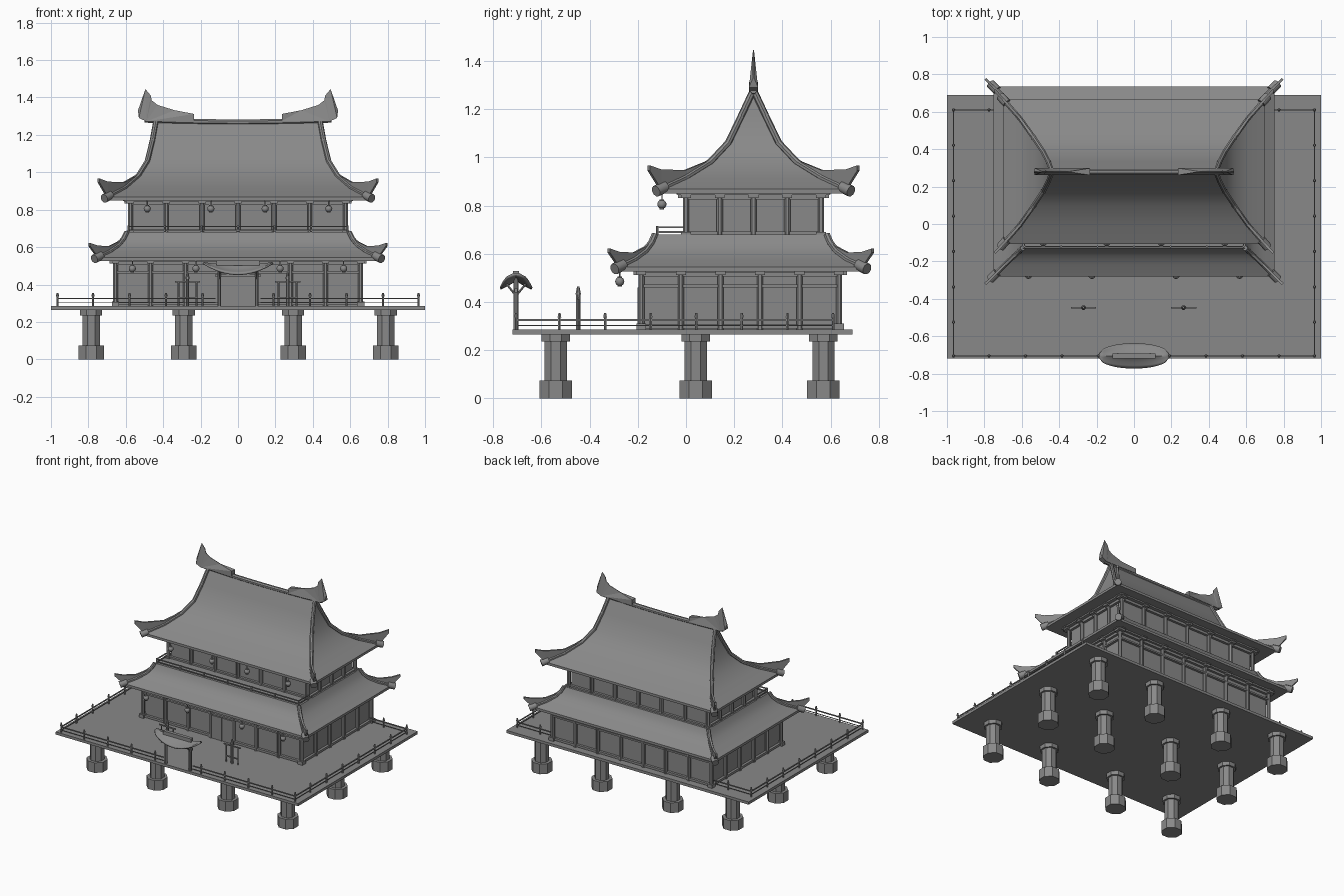
import bpy, bmesh, math
from mathutils import Matrix, Vector

if "Cube" in bpy.data.objects:
    bpy.data.objects.remove(bpy.data.objects["Cube"])

grey = bpy.data.materials.new("plain grey")
grey.use_nodes = True
GREY = (0.25, 0.25, 0.25, 1)
grey.diffuse_color = GREY
grey.node_tree.nodes["Principled BSDF"].inputs["Base Color"].default_value = GREY


def finish(name, bm, smooth=None):
    bmesh.ops.recalc_face_normals(bm, faces=bm.faces)
    mesh = bpy.data.meshes.new(name)
    bm.to_mesh(mesh)
    bm.free()
    mesh.materials.append(grey)
    ob = bpy.data.objects.new(name, mesh)
    bpy.context.collection.objects.link(ob)
    if smooth:
        bpy.ops.object.select_all(action='DESELECT')
        ob.select_set(True)
        bpy.context.view_layer.objects.active = ob
        bpy.ops.object.shade_smooth_by_angle(angle=math.radians(smooth))
    return ob


def box(bm, x0, x1, y0, y1, z0, z1):
    mat = Matrix.Translation(((x0 + x1) / 2, (y0 + y1) / 2, (z0 + z1) / 2))
    bmesh.ops.create_cube(bm, size=1, matrix=mat @ Matrix.Diagonal((x1 - x0, y1 - y0, z1 - z0, 1)))


def rod(bm, a, b, r, sides=8, r2=None):
    a, b = Vector(a), Vector(b)
    turn = (b - a).to_track_quat('Z', 'Y').to_matrix().to_4x4()
    mat = Matrix.Translation((a + b) / 2) @ turn @ Matrix.Rotation(math.pi / sides, 4, 'Z')
    bmesh.ops.create_cone(bm, cap_ends=True, segments=sides, radius1=r, radius2=r if r2 is None else r2,
                          depth=(b - a).length, matrix=mat)


def ball(bm, p, r):
    bmesh.ops.create_uvsphere(bm, u_segments=12, v_segments=8, radius=r, matrix=Matrix.Translation(p))


def spread(a, b, n):
    return [a + (b - a) * i / n for i in range(n + 1)]


# Deck on octagonal stilts
FLOOR = 0.285
bm = bmesh.new()
box(bm, -1, 1, -0.72, 0.69, 0.265, FLOOR)
finish("deck", bm)
bm = bmesh.new()
for x in (-0.785, -0.29, 0.295, 0.79):
    for y in (-0.54, 0.04, 0.57):
        for r, z0, z1 in ((0.073, 0, 0.075), (0.05, 0.075, 0.235), (0.064, 0.235, 0.265)):
            rod(bm, (x, y, z0), (x, y, z1), r)
finish("stilts", bm)

# Deck railing, open at the gate
bm = bmesh.new()
posts = [(s * x, -0.705) for s in (-1, 1) for x in (0.19, 0.385, 0.58, 0.775, 0.965)]
posts += [(s * 0.965, y) for s in (-1, 1) for y in spread(-0.525, 0.61, 6)]
posts += [(s * 0.775, 0.61) for s in (-1, 1)]
for x, y in posts:
    rod(bm, (x, y, FLOOR), (x, y, 0.335), 0.006, 6)
    rod(bm, (x, y, 0.335), (x, y, 0.355), 0.009, 6, 0.005)
for s in (-1, 1):
    path = [(s * 0.12, -0.705), (s * 0.965, -0.705), (s * 0.965, 0.61), (s * 0.66, 0.61)]
    for z, r in ((0.302, 0.003), (0.325, 0.005)):
        for a, b in zip(path, path[1:]):
            rod(bm, (*a, z), (*b, z), r, 4)
finish("deck_railing", bm)


# Storeys: recessed walls, posts, tie beams and eave brackets
def storey(name, hx, y0, y1, z0, z1, bays_x, bays_y, beams):
    bm = bmesh.new()
    box(bm, -hx + 0.012, hx - 0.012, y0 + 0.012, y1 - 0.012, z0, z1)
    finish(name + "_walls", bm)
    bm = bmesh.new()
    spots = [(x, y, 0, s) for x in spread(-hx, hx, bays_x) for y, s in ((y0, -1), (y1, 1))]
    spots += [(x, y, s, 0) for y in spread(y0, y1, bays_y) for x, s in ((-hx, -1), (hx, 1))]
    for x, y, sx, sy in spots:
        rod(bm, (x, y, z0), (x, y, z1), 0.014)
        for k, drop in ((0.025, 0.028), (0.04, 0.014)):
            cx, cy = x + sx * k / 2, y + sy * k / 2
            box(bm, cx - 0.02, cx + 0.02, cy - 0.02, cy + 0.02, z1 - drop, z1 - drop + 0.014)
    for z, h in beams:
        for y in (y0, y1):
            box(bm, -hx, hx, y - 0.009, y + 0.009, z, z + h)
        for x in (-hx, hx):
            box(bm, x - 0.009, x + 0.009, y0, y1, z, z + h)
    for x in (-hx, hx):
        for y in (y0, y1):
            box(bm, x - 0.02, x + 0.02, y - 0.02, y + 0.02, z0, z0 + 0.025)
    finish(name + "_frame", bm)


storey("lower_hall", 0.655, -0.185, 0.635, FLOOR, 0.54, 7, 5, ((0.29, 0.016), (0.46, 0.012), (0.505, 0.02)))
storey("upper_hall", 0.575, 0.0, 0.56, 0.665, 0.86, 6, 4, ((0.68, 0.012), (0.825, 0.018)))

# Front door, framed
bm = bmesh.new()
box(bm, -0.08, 0.08, -0.196, -0.17, FLOOR, 0.455)
for x in (-0.085, 0, 0.085):
    box(bm, x - 0.005, x + 0.005, -0.202, -0.18, FLOOR, 0.46)
finish("front_door", bm)


# Hipped roofs with sweeping slopes, hip beams and upturned corner fins
def roof(name, cy, rings, soffit, fin_start, fin_tops, tip):
    bm = bmesh.new()
    z, hx, hy = rings[-1]
    loops = []
    for z, hx, hy in rings + [(z - 0.018, hx, hy), soffit]:
        loops.append([bm.verts.new((sx * hx, cy + sy * hy, z))
                      for sx, sy in ((-1, -1), (1, -1), (1, 1), (-1, 1))])
    for a, b in zip(loops, loops[1:]):
        for i in range(4):
            j = (i + 1) % 4
            bm.faces.new((a[i], a[j], b[j], b[i]))
    bm.faces.new(loops[0])
    bm.faces.new(loops[-1])
    finish(name, bm, 30)

    beams, fins = bmesh.new(), bmesh.new()
    for sx in (-1, 1):
        for sy in (-1, 1):
            hip = [Vector((sx * x, cy + sy * y, z)) for z, x, y in rings]
            out = (hip[-1] - hip[-2]).normalized()
            for a, b in zip(hip, hip[1:]):
                rod(beams, a, b, 0.014)
                ball(beams, b, 0.014)
            rod(beams, hip[-1] - out * 0.03, hip[-1] + out * 0.025, 0.024, 10)
            low = hip[fin_start:] + [Vector((sx * tip[0], cy + sy * tip[1], tip[2]))]
            pairs = [(fins.verts.new(p), fins.verts.new((p.x, p.y, t))) for p, t in zip(low, fin_tops)]
            for (a, b), (c, d) in zip(pairs, pairs[1:]):
                fins.faces.new((a, c, d, b))
    finish(name + "_hip_beams", beams, 40)
    ob = finish(name + "_corner_fins", fins)
    mod = ob.modifiers.new("thickness", 'SOLIDIFY')
    mod.thickness, mod.offset = 0.014, 0


roof("lower_roof", 0.2275,
     [(0.68, 0.595, 0.357), (0.645, 0.612, 0.372), (0.61, 0.64, 0.398), (0.575, 0.69, 0.445), (0.545, 0.752, 0.507)],
     (0.535, 0.65, 0.405), 1, (0.655, 0.63, 0.605, 0.608, 0.622), (0.795, 0.548, 0.605))
roof("upper_roof", 0.28,
     [(1.268, 0.44, 0.006), (1.17, 0.458, 0.052), (1.06, 0.485, 0.105), (0.98, 0.535, 0.18), (0.915, 0.61, 0.285),
      (0.868, 0.70, 0.387)],
     (0.855, 0.57, 0.275), 3, (0.99, 0.947, 0.95, 0.967), (0.745, 0.435, 0.945))

# Layered eave cornices
bm = bmesh.new()
for hx, y0, y1, z in ((0.68, -0.21, 0.66, 0.522), (0.61, -0.035, 0.595, 0.843)):
    box(bm, -hx, hx, y0, y1, z, z + 0.014)
finish("eave_cornices", bm)

# Sagging ridge beam with curled end finials
bm = bmesh.new()
ridge = [(x, 0.28, 1.268 + 0.05 * x * x) for x in spread(-0.5, 0.5, 10)]
for a, b in zip(ridge, ridge[1:]):
    rod(bm, a, b, 0.016)
finish("ridge_beam", bm)
OUTLINE = [(0.235, 1.275), (0.235, 1.312), (0.34, 1.332), (0.43, 1.36), (0.462, 1.385), (0.466, 1.41), (0.495, 1.445),
           (0.488, 1.405), (0.495, 1.37), (0.535, 1.33), (0.53, 1.29), (0.49, 1.272)]
bm = bmesh.new()
for s in (-1, 1):
    sides = [[bm.verts.new((s * x, 0.28 + d * (0.019 if z < 1.32 else 0.002), z)) for x, z in OUTLINE]
             for d in (-1, 1)]
    for i in range(len(OUTLINE)):
        j = (i + 1) % len(OUTLINE)
        bm.faces.new((sides[0][i], sides[0][j], sides[1][j], sides[1][i]))
    for side in sides:
        bmesh.ops.triangulate(bm, faces=[bm.faces.new(side)])
finish("ridge_finials", bm)

# Balcony rail over the front slope
bm = bmesh.new()
for z in (0.69, 0.71):
    path = [(-0.585, -0.01, z), (-0.585, -0.12, z), (0.585, -0.12, z), (0.585, -0.01, z)]
    for a, b in zip(path, path[1:]):
        rod(bm, a, b, 0.005, 4)
for x in spread(-0.585, 0.585, 6):
    rod(bm, (x, -0.12, 0.67), (x, -0.12, 0.715), 0.006, 6)
finish("balcony_rail", bm)

# Hanging lanterns
bm = bmesh.new()
for xs, y, z in (((0.145, 0.485), -0.1, 0.805), ((0.225, 0.565), -0.275, 0.485)):
    for x in [s * v for s in (-1, 1) for v in xs]:
        ball(bm, (x, y, z), 0.019)
        rod(bm, (x, y, z), (x, y, z + 0.055), 0.003, 6)
        for d in (-0.018, 0.018):
            rod(bm, (x, y, z + d - 0.003), (x, y, z + d + 0.003), 0.01)
finish("lanterns", bm, 40)

# Standing markers in the yard
bm = bmesh.new()
for x in (-0.27, 0.265):
    y = -0.447
    rod(bm, (x, y, FLOOR), (x, y, 0.435), 0.01)
    rod(bm, (x, y, 0.43), (x, y, 0.465), 0.013, 8, 0.005)
    box(bm, x - 0.068, x + 0.068, y - 0.004, y + 0.004, 0.41, 0.418)
    box(bm, x - 0.05, x + 0.05, y - 0.004, y + 0.004, 0.325, 0.333)
    for d in (-0.048, 0.048):
        rod(bm, (x + d, y, FLOOR), (x + d, y, 0.415), 0.005, 6)
finish("yard_markers", bm)

# Entrance gate with braces and a saddle-shaped canopy
bm = bmesh.new()
for x in (-0.1, 0.1):
    rod(bm, (x, -0.705, FLOOR), (x, -0.705, 0.5), 0.011)
    for d in (-0.04, 0.04):
        rod(bm, (x, -0.705, 0.425), (x, -0.705 + d, 0.475), 0.005, 6)
box(bm, -0.12, 0.12, -0.711, -0.699, 0.44, 0.455)
box(bm, -0.1, 0.1, -0.711, -0.699, 0.47, 0.482)
box(bm, -0.115, 0.115, -0.718, -0.692, 0.502, 0.528)
finish("gate_frame", bm)
bm = bmesh.new()
grid = []
for u in spread(-1, 1, 16):
    half = 0.012 + 0.056 * math.sqrt(max(0, 1 - u * u))
    grid.append([bm.verts.new((0.185 * u, -0.705 + half * v,
                               0.505 + 0.015 * u * u - 0.045 * abs(v) ** 0.7 * (1 - u * u)))
                 for v in spread(-1, 1, 8)])
for a, b in zip(grid, grid[1:]):
    for i in range(8):
        bm.faces.new((a[i], b[i], b[i + 1], a[i + 1]))
canopy = finish("gate_canopy", bm, 40)
canopy.modifiers.new("thickness", 'SOLIDIFY').thickness = 0.01
